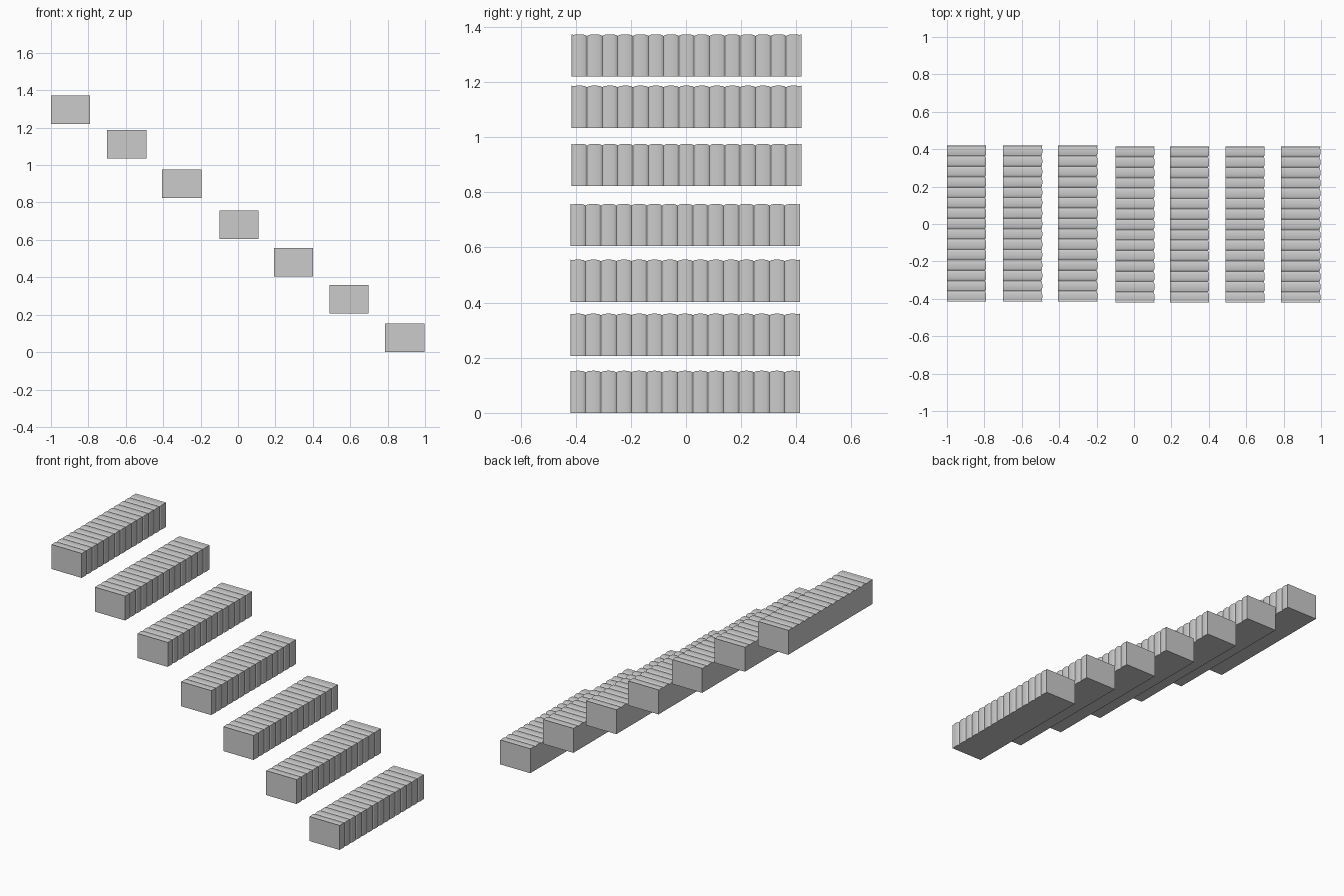
import bpy, bmesh, math

if "Cube" in bpy.data.objects:
    bpy.data.objects.remove(bpy.data.objects["Cube"])

W, H, L = 0.21, 0.153, 0.833   # step depth, height and length
SLATS, SEG, DEPTH = 15, 8, 0.006


def make_step(name, x0, z0, yc):
    """Block lofted along y, with rounded slats on the tread and riser."""
    bm = bmesh.new()
    rings = []
    n = SLATS * SEG
    for i in range(n + 1):
        y = yc - L / 2 + L * i / n
        # shallow groove between neighbouring slats, square at both ends
        d = DEPTH * (1 - math.sqrt(abs(math.sin(math.pi * i / SEG))))
        if i in (0, n):
            d = 0
        x1, z1 = x0 + W - d, z0 + H - d
        rings.append([bm.verts.new(p) for p in
                      ((x0, y, z0), (x1, y, z0), (x1, y, z1), (x0, y, z1))])
    for a, b in zip(rings, rings[1:]):
        for k in range(4):
            m = (k + 1) % 4
            bm.faces.new((a[k], a[m], b[m], b[k]))
    bm.faces.new(rings[0])
    bm.faces.new(rings[-1])
    bmesh.ops.recalc_face_normals(bm, faces=bm.faces)
    me = bpy.data.meshes.new(name)
    bm.to_mesh(me)
    bm.free()
    ob = bpy.data.objects.new(name, me)
    bpy.context.collection.objects.link(ob)


# Floating steps, lowest first: left x, bottom z, centre y
steps = [(0.787, 0.003, -0.003), (0.489, 0.207, -0.003), (0.192, 0.403, -0.003),
         (-0.10, 0.605, -0.003), (-0.405, 0.823, 0.002), (-0.70, 1.034, 0.002),
         (-1.0, 1.22, 0.002)]
for i, (x, z, y) in enumerate(steps):
    make_step(f"step_{i + 1}", x, z if i else 0.0, y)
